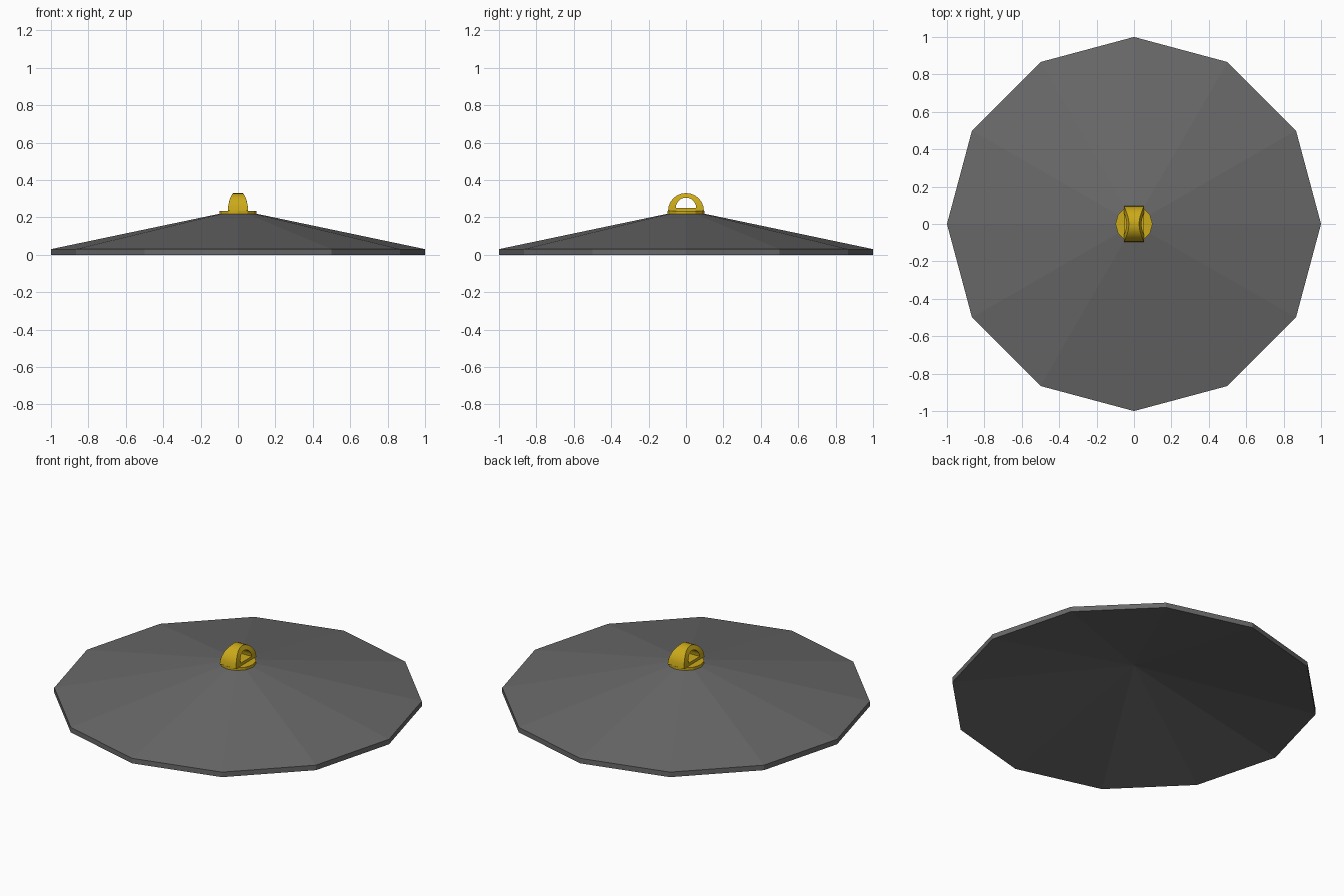
import bpy, bmesh, math

if "Cube" in bpy.data.objects:
    bpy.data.objects.remove(bpy.data.objects["Cube"])


def material(name, color):
    m = bpy.data.materials.new(name)
    m.diffuse_color = (*color, 1)
    m.use_nodes = True
    m.node_tree.nodes["Principled BSDF"].inputs["Base Color"].default_value = m.diffuse_color
    return m


def finish(name, bm, mat, smooth=False):
    bmesh.ops.remove_doubles(bm, verts=bm.verts, dist=1e-5)
    bmesh.ops.recalc_face_normals(bm, faces=bm.faces)
    me = bpy.data.meshes.new(name)
    bm.to_mesh(me)
    bm.free()
    me.materials.append(mat)
    ob = bpy.data.objects.new(name, me)
    bpy.context.collection.objects.link(ob)
    if smooth:
        bpy.ops.object.select_all(action='DESELECT')
        ob.select_set(True)
        bpy.context.view_layer.objects.active = ob
        bpy.ops.object.shade_smooth_by_angle(angle=math.radians(35))
    return ob


def lathe(name, profile, sides, mat):
    bm = bmesh.new()
    vs = [bm.verts.new((r, 0, z)) for r, z in profile]
    es = [bm.edges.new(p) for p in zip(vs, vs[1:])]
    bmesh.ops.spin(bm, geom=vs + es, axis=(0, 0, 1), cent=(0, 0, 0),
                   angle=math.tau, steps=sides, use_merge=True)
    return finish(name, bm, mat)


grey = material("dark_grey", (0.14, 0.14, 0.14))
gold = material("gold", (0.6, 0.4, 0.01))

# Thin twelve-sided conical lid, hollow underneath
lathe("lid", [(0, 0.205), (1, 0), (1, 0.03), (0.09, 0.221), (0, 0.221)], 12, grey)

# Round plate under the handle
lathe("handle_plate", [(0, 0.214), (0.099, 0.214), (0.099, 0.235), (0, 0.235)], 12, gold)


# Arched handle, narrowing towards the top
def half_width(z):
    t = (z - 0.23) / 0.1
    return 0.055 - 0.008 * t - 0.02 * t ** 3


bm = bmesh.new()
steps = 12
rings = []
for i in range(steps + 1):
    a = math.pi * i / steps
    ring = []
    for r, z0, side in ((0.096, 0.234, 1), (0.054, 0.251, 1),
                        (0.054, 0.251, -1), (0.096, 0.234, -1)):
        z = z0 + r * math.sin(a)
        ring.append(bm.verts.new((side * half_width(z), r * math.cos(a), z)))
    rings.append(ring)
rings.append(rings[0])  # the closing span is the bar across the base
for p, q in zip(rings, rings[1:]):
    for k in range(4):
        n = (k + 1) % 4
        bm.faces.new((p[k], p[n], q[n], q[k]))
finish("handle", bm, gold, smooth=True)
